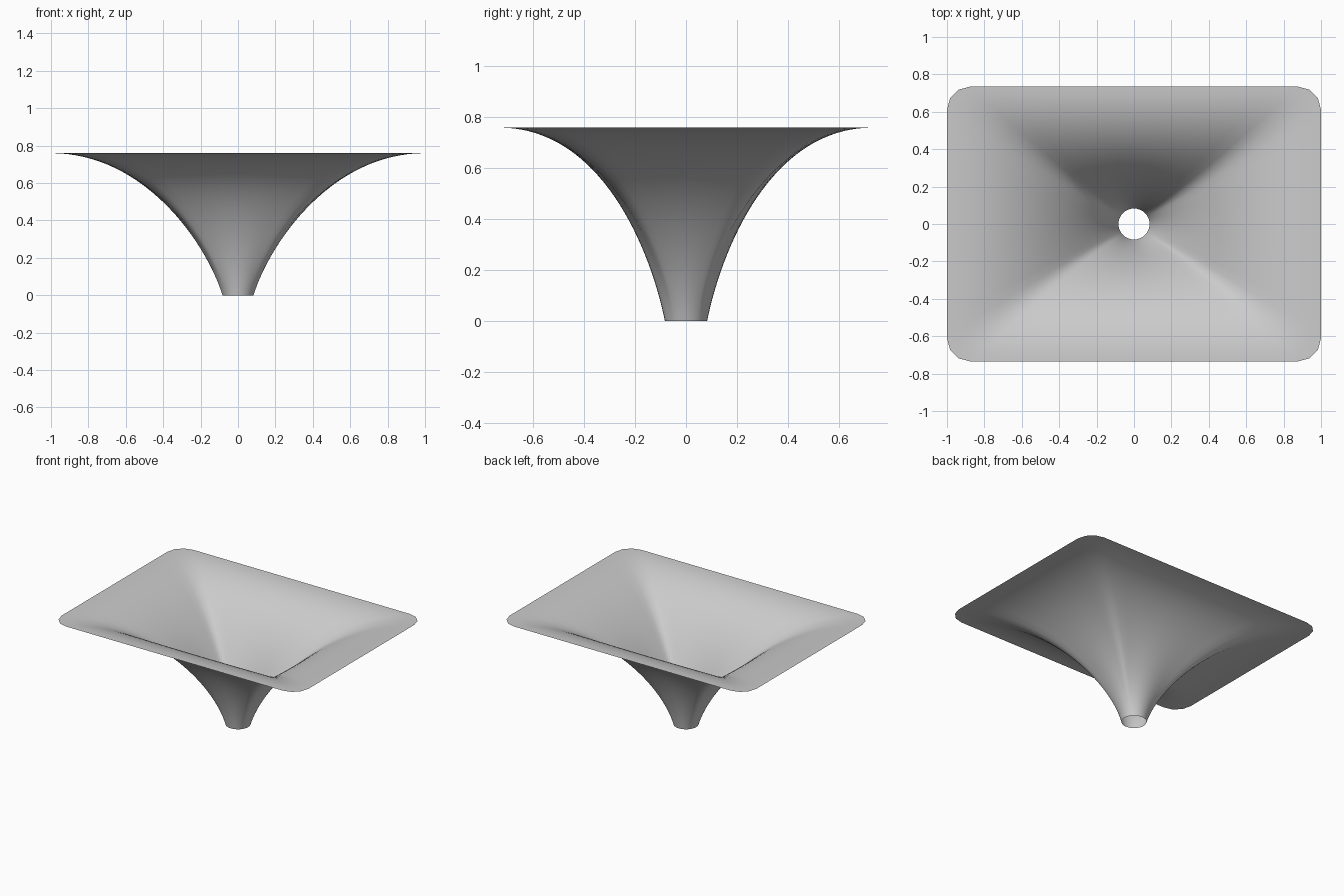
import bpy, bmesh
from math import sin, cos, pi
from mathutils import Vector

cube = bpy.data.objects.get("Cube")
if cube:
    bpy.data.objects.remove(cube)

HALF = Vector((1.0, 0.735))      # rim half size
HEIGHT = 0.76
THROAT = 0.083                   # radius of the round opening
CORNER, ARC_STEPS, SIDE_STEPS, RINGS = 0.125, 3, 12, 32

# Rounded rectangle outline of the rim
arc_points = []
for quarter, (sx, sy) in enumerate([(1, 1), (-1, 1), (-1, -1), (1, -1)]):
    centre = Vector((sx * (HALF.x - CORNER), sy * (HALF.y - CORNER)))
    for i in range(ARC_STEPS + 1):
        a = (quarter + i / ARC_STEPS) * pi / 2
        arc_points.append(centre + CORNER * Vector((cos(a), sin(a))))
outline = []
for i, p in enumerate(arc_points):
    q = arc_points[(i + 1) % len(arc_points)]
    steps = SIDE_STEPS if i % (ARC_STEPS + 1) == ARC_STEPS else 1
    outline += [p.lerp(q, s / steps) for s in range(steps)]


def bezier(t, a, b, c, d):
    u = 1 - t
    return a * u**3 + b * (3 * u * u * t) + c * (3 * u * t * t) + d * t**3


def flare(rim, t):
    """Point on the curve running from the throat circle out to a rim point."""
    way = rim.normalized()
    throat = way * THROAT
    lower = Vector((way.x * 0.17, way.y * 0.14))
    upper = Vector((rim.x * 0.5, rim.y * 0.45))
    xy = bezier(t, throat, lower, upper, rim)
    return (xy.x, xy.y, bezier(t, 0, 0.28, HEIGHT, HEIGHT))


# Flared horn: rings of the outline lofted from throat to rim
bm = bmesh.new()
rings = [[bm.verts.new(flare(p, r / RINGS)) for p in outline] for r in range(RINGS + 1)]
n = len(outline)
for low, high in zip(rings, rings[1:]):
    for i in range(n):
        j = (i + 1) % n
        bm.faces.new((low[i], low[j], high[j], high[i])).smooth = True
mesh = bpy.data.meshes.new("flared_horn")
bm.to_mesh(mesh)
bm.free()
horn = bpy.data.objects.new("flared_horn", mesh)
bpy.context.collection.objects.link(horn)

# Plain grey
grey = bpy.data.materials.new("light_grey")
grey.use_nodes = True
colour = (0.6, 0.6, 0.6, 1)
grey.diffuse_color = colour
grey.node_tree.nodes["Principled BSDF"].inputs["Base Color"].default_value = colour
mesh.materials.append(grey)
